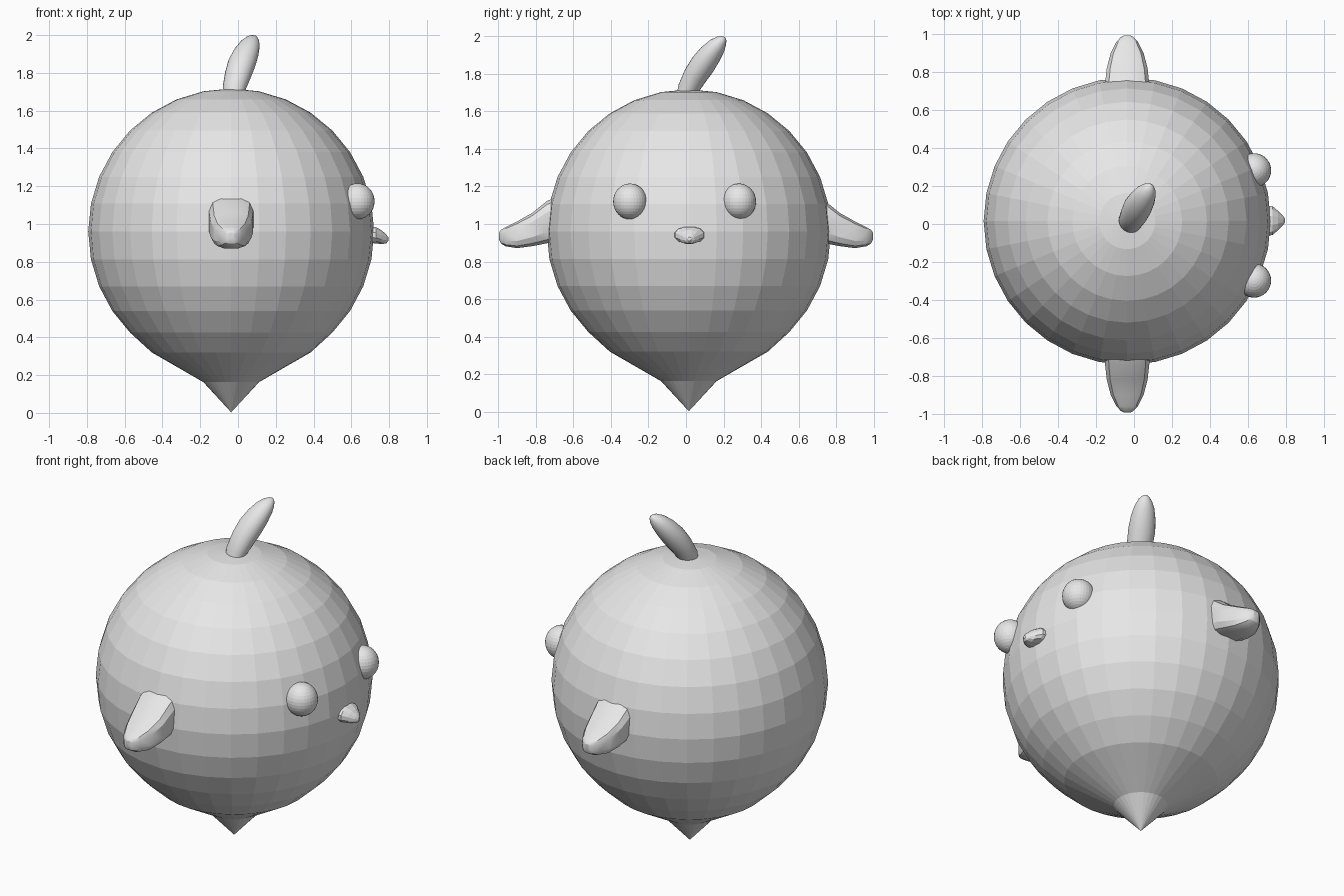
import bpy, bmesh, math
from mathutils import Vector

if "Cube" in bpy.data.objects:
    bpy.data.objects.remove(bpy.data.objects["Cube"])

grey = bpy.data.materials.new("soft grey")
grey.diffuse_color = (0.8, 0.8, 0.8, 1)
grey.use_nodes = True
grey.node_tree.nodes["Principled BSDF"].inputs["Base Color"].default_value = grey.diffuse_color
CX, CY = -0.036, 0.015          # body axis


def finish(name, bm, smooth=None):
    bmesh.ops.recalc_face_normals(bm, faces=bm.faces)
    mesh = bpy.data.meshes.new(name)
    bm.to_mesh(mesh)
    bm.free()
    mesh.materials.append(grey)
    ob = bpy.data.objects.new(name, mesh)
    bpy.context.collection.objects.link(ob)
    if smooth:
        bpy.ops.object.select_all(action='DESELECT')
        ob.select_set(True)
        bpy.context.view_layer.objects.active = ob
        bpy.ops.object.shade_smooth_by_angle(angle=math.radians(smooth))
    return ob


def loft(name, rings, n=12, power=2.0, smooth=None):
    """Skin rings given as (centre, half axis u, half axis v)."""
    bm = bmesh.new()
    loops = []
    for c, u, v in rings:
        loop = []
        for i in range(n):
            a = 2 * math.pi * (i + 0.5) / n
            co, si = math.cos(a), math.sin(a)
            p = math.copysign(abs(co) ** (2 / power), co)
            q = math.copysign(abs(si) ** (2 / power), si)
            loop.append(bm.verts.new(Vector(c) + Vector(u) * p + Vector(v) * q))
        loops.append(loop)
    for a, b in zip(loops, loops[1:]):
        for i in range(n):
            j = (i + 1) % n
            bm.faces.new((a[i], a[j], b[j], b[i]))
    bm.faces.new(loops[0])
    bm.faces.new(loops[-1])
    return finish(name, bm, smooth)


# Body: faceted ball with the bottom rings pulled down to a point
bm = bmesh.new()
bmesh.ops.create_uvsphere(bm, u_segments=32, v_segments=16, radius=0.757)
pulled = {14: 0.245, 15: 0.163, 16: 0.003, 13: 0.32}
for v in bm.verts:
    ring = round(math.acos(max(-1, min(1, v.co.z / 0.757))) / (math.pi / 16))
    v.co += Vector((CX, CY, 0.96))
    v.co.z = pulled.get(ring, v.co.z)
finish("body", bm)

# Eyes: slightly tall balls half sunk in the body
for name, y in (("right_eye", -0.298), ("left_eye", 0.283)):
    bm = bmesh.new()
    bmesh.ops.create_uvsphere(bm, u_segments=32, v_segments=16, radius=0.09)
    for v in bm.verts:
        v.co = Vector((v.co.x + 0.633, v.co.y + y, v.co.z * 1.06 + 1.12))
    finish(name, bm)

# Beak: rings (x, half width, bottom, top)
loft("beak", [((x, 0.018, (lo + hi) / 2), (0, w, 0), (0, 0, (hi - lo) / 2))
              for x, w, lo, hi in ((0.66, 0.085, 0.90, 0.99), (0.73, 0.079, 0.896, 0.985),
                                   (0.76, 0.052, 0.892, 0.968), (0.785, 0.027, 0.897, 0.945),
                                   (0.796, 0.01, 0.91, 0.93))], n=12, power=2.3)

# Wings: rings (y, half width, bottom, top), mirrored to both sides
wing = ((0.66, 0.12, 0.91, 1.16), (0.74, 0.119, 0.895, 1.125), (0.82, 0.11, 0.88, 1.06),
        (0.90, 0.089, 0.87, 1.015), (0.96, 0.058, 0.88, 0.985), (0.985, 0.035, 0.895, 0.97),
        (0.995, 0.015, 0.915, 0.955))
for name, s in (("left_wing", 1), ("right_wing", -1)):
    loft(name, [((CX, s * y, (lo + hi) / 2), (w, 0, 0), (0, 0, (hi - lo) / 2))
                for y, w, lo, hi in wing], n=12, power=3.4, smooth=25)

# Tuft: leaning tapered blob on top of the head
path = [((-0.022, -0.005, 1.66), 0.8), ((-0.02, 0.012, 1.72), 0.92), ((0.0, 0.05, 1.79), 1.05),
        ((0.02, 0.09, 1.85), 1.1), ((0.043, 0.13, 1.905), 1.0), ((0.063, 0.165, 1.948), 0.8),
        ((0.077, 0.188, 1.974), 0.55), ((0.085, 0.202, 1.988), 0.28), ((0.088, 0.207, 1.993), 0.08)]
rings = []
for i, (c, r) in enumerate(path):
    t = Vector(path[min(i + 1, len(path) - 1)][0]) - Vector(path[max(i - 1, 0)][0])
    side = Vector((0.9, -0.42, 0)).normalized()
    up = side.cross(t.normalized())
    rings.append((c, side * 0.068 * r, up * 0.06 * r))
loft("tuft", rings, n=24, smooth=60)
